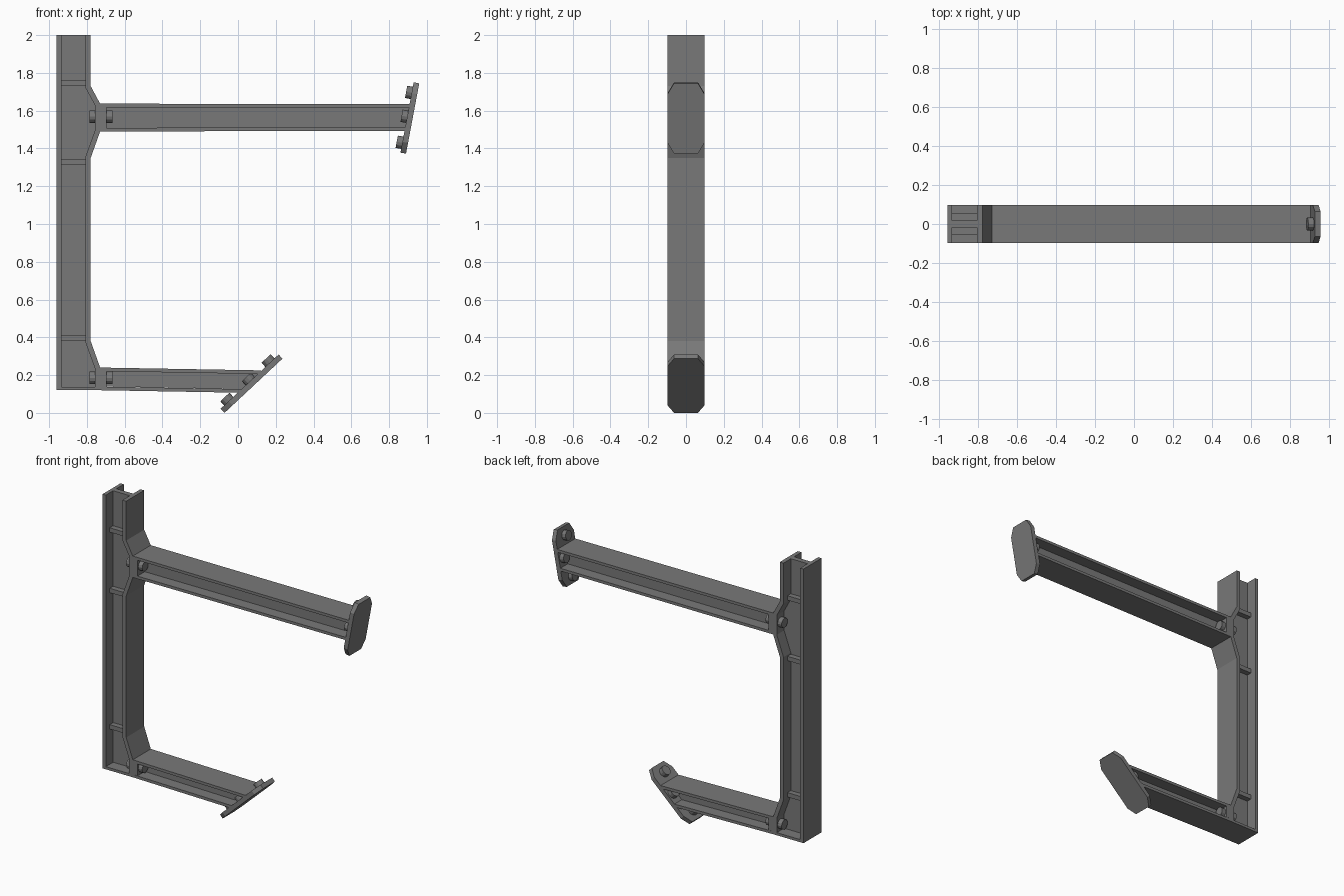
import bpy
import bmesh
from mathutils import Vector, Matrix

old = bpy.data.objects.get("Cube")
if old:
    bpy.data.objects.remove(old, do_unlink=True)

steel = bpy.data.materials.new("dark grey steel")
steel.use_nodes = True
GREY = (0.19, 0.19, 0.19, 1)
steel.diffuse_color = GREY
bsdf = steel.node_tree.nodes["Principled BSDF"]
bsdf.inputs["Base Color"].default_value = GREY
bsdf.inputs["Roughness"].default_value = 0.7

HALF = 0.0975   # half depth of the flanges
WEB = 0.018     # half thickness of the webs
BOLT_Y = 0.056
BOLT_R = 0.033


def finish(name, bm):
    bmesh.ops.recalc_face_normals(bm, faces=bm.faces)
    mesh = bpy.data.meshes.new(name)
    bm.to_mesh(mesh)
    bm.free()
    mesh.materials.append(steel)
    obj = bpy.data.objects.new(name, mesh)
    bpy.context.collection.objects.link(obj)
    return obj


def extrude(name, points, offset):
    """Close an outline of 3D points and extrude it by an offset."""
    bm = bmesh.new()
    face = bm.faces.new([bm.verts.new(p) for p in points])
    out = bmesh.ops.extrude_face_region(bm, geom=[face])
    moved = [g for g in out["geom"] if isinstance(g, bmesh.types.BMVert)]
    bmesh.ops.translate(bm, verts=moved, vec=offset)
    return finish(name, bm)


def prism(name, outline, half):
    """Side outline (x, z) extruded evenly about y = 0."""
    return extrude(name, [(x, -half, z) for x, z in outline], (0, 2 * half, 0))


def bolt(name, start, axis, length=0.03):
    bm = bmesh.new()
    rot = axis.to_track_quat('Z', 'Y').to_matrix().to_4x4()
    bmesh.ops.create_cone(bm, cap_ends=True, segments=12, radius1=BOLT_R,
                          radius2=BOLT_R, depth=length,
                          matrix=Matrix.Translation(start + axis * length / 2) @ rot)
    return finish(name, bm)


# Column: rear flange, flared front flange, base flange and web
outer = [(-0.78, 2), (-0.78, 1.73), (-0.73, 1.637), (-0.73, 1.49),
         (-0.78, 1.35), (-0.78, 0.38), (-0.73, 0.24), (-0.73, 0.12)]
inner = [(-0.808, 2), (-0.808, 1.722), (-0.757, 1.628), (-0.757, 1.495),
         (-0.808, 1.355), (-0.808, 0.375), (-0.757, 0.235), (-0.757, 0.12)]
prism("column_front_flange", outer + inner[::-1], HALF)
prism("column_rear_flange",
      [(-0.96, 0.12), (-0.935, 0.12), (-0.935, 2), (-0.96, 2)], HALF)
prism("column_base_flange",
      [(-0.935, 0.12), (-0.757, 0.12), (-0.757, 0.138), (-0.935, 0.138)], HALF)
prism("column_web", inner + [(-0.935, 0.12), (-0.935, 2)], WEB)

# Stiffener bars across the column web
for i, z in enumerate((0.395, 1.33, 1.745)):
    prism(f"column_stiffener_{i + 1}",
          [(-0.935, z - 0.015), (-0.808, z - 0.015),
           (-0.808, z + 0.015), (-0.935, z + 0.015)], 0.055)


def arm(name, root, tip_top, tip_bottom, plate_top, plate_bottom):
    """I-section arm bolted to the column, with a tilted bolted pad."""
    x0, x1, t = -0.73, -0.695, 0.019
    low, high = root
    drop = Vector((plate_bottom[0] - plate_top[0], 0, plate_bottom[1] - plate_top[1]))
    length = drop.length
    along = drop.normalized()
    normal = Vector((-along.z, 0, along.x))
    slant = along.x / along.z

    # Flanges follow the pad at their tips
    (tx, tz), (bx, bz) = tip_top, tip_bottom
    prism(name + "_top_flange", [(x0, high), (tx, tz),
          (tx - t * slant, tz - t), (x0, high - t)], HALF)
    prism(name + "_bottom_flange", [(x0, low), (bx, bz),
          (bx + t * slant, bz + t), (x0, low + t)], HALF)
    prism(name + "_web", [(x1, high - t), (tx - t * slant, tz - t),
          (bx + t * slant, bz + t), (x1, low + t)], WEB)
    prism(name + "_root_plate", [(x0, low + t), (x1, low + t),
          (x1, high - t), (x0, high - t)], HALF)

    # Pad with clipped corners
    origin = Vector((plate_top[0], 0, plate_top[1]))
    cut_u, cut_y = 0.058, 0.034
    octagon = [(0, HALF - cut_y), (cut_u, HALF),
               (length - cut_u, HALF), (length, HALF - cut_y)]
    octagon += [(u, -y) for u, y in octagon[::-1]]
    extrude(name + "_pad",
            [origin + along * u + Vector((0, y, 0)) for u, y in octagon],
            normal * 0.03)

    # Pad bolts: one above and below the arm, one on each side of the web
    for label, f, y in (("upper", 0.15, 0), ("lower", 0.86, 0),
                        ("front", 0.49, -BOLT_Y), ("back", 0.49, BOLT_Y)):
        bolt(f"{name}_pad_bolt_{label}",
             origin + along * length * f + Vector((0, y, 0)), -normal)

    # Root bolts on both faces of the joint
    z = (low + high) / 2 + 0.005
    for side, y in (("front", -BOLT_Y), ("back", BOLT_Y)):
        bolt(f"{name}_joint_bolt_{side}", Vector((x1, y, z)), Vector((1, 0, 0)))
        bolt(f"{name}_column_bolt_{side}", Vector((-0.757, y, z)), Vector((-1, 0, 0)))


arm("upper_arm", (1.49, 1.637), (0.9085, 1.635), (0.882, 1.493),
    (0.93, 1.75), (0.86, 1.378))
arm("lower_arm", (0.12, 0.24), (0.125, 0.225), (-0.001, 0.107),
    (0.215, 0.309), (-0.092, 0.022))
